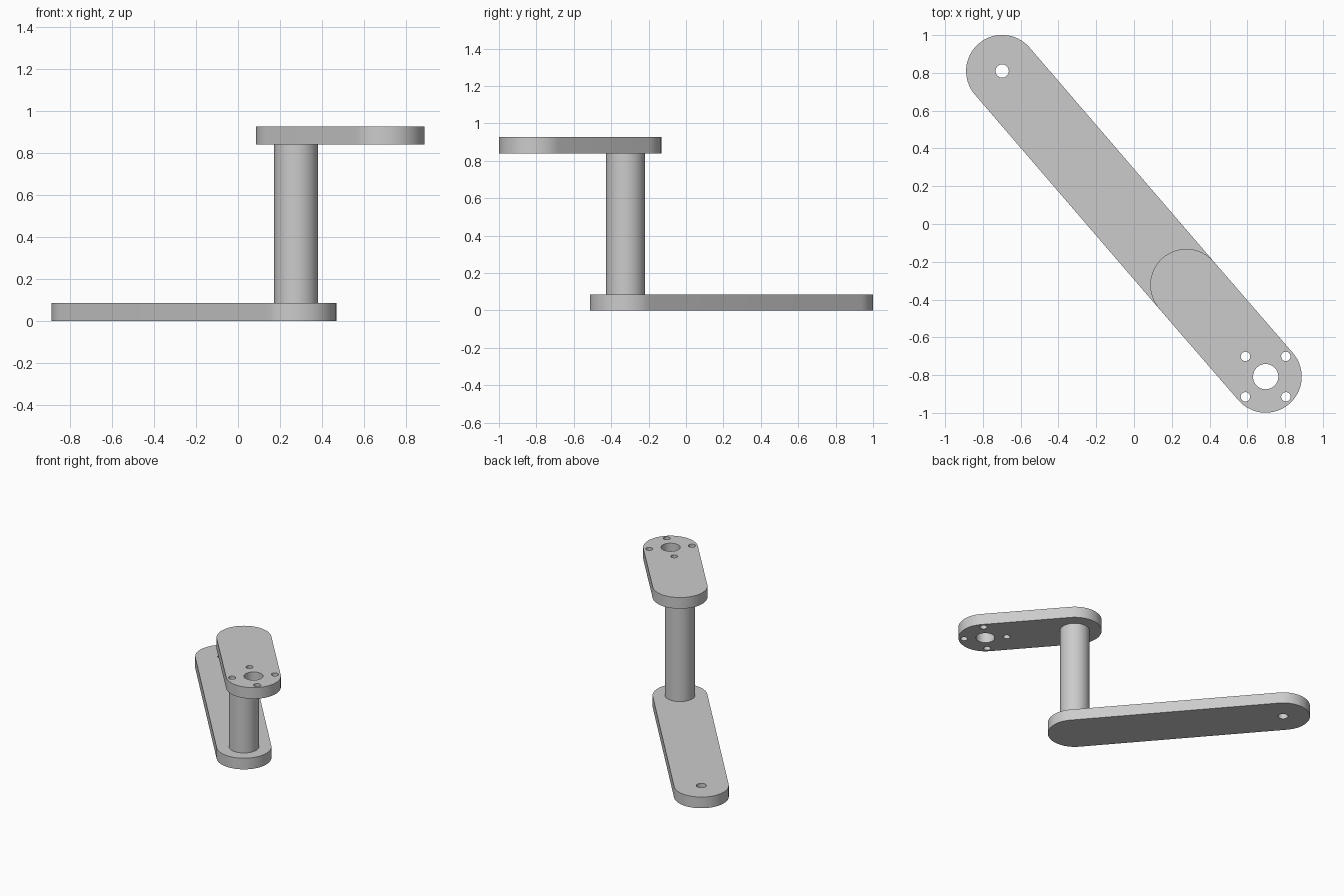
import bpy, bmesh
from math import pi, cos, sin, atan2
from mathutils import Vector

cube = bpy.data.objects.get("Cube")
if cube:
    bpy.data.objects.remove(cube, do_unlink=True)

# Pivot points shared by the parts
FAR_PIVOT = Vector((-0.698, 0.81))
COLUMN = Vector((0.277, -0.323))
MOUNT = Vector((0.697, -0.808))
END_RADIUS, COLUMN_RADIUS = 0.191, 0.105
THICK, UPPER_Z = 0.086, 0.84

grey = bpy.data.materials.new("plain grey")
grey.use_nodes = True
colour = (0.6, 0.6, 0.6, 1)
grey.diffuse_color = colour
grey.node_tree.nodes["Principled BSDF"].inputs["Base Color"].default_value = colour


def arc(centre, radius, start, sweep, steps):
    """Points along an arc, without the end point for a full circle."""
    count = steps if sweep >= 2 * pi else steps + 1
    angles = [start + sweep * i / steps for i in range(count)]
    return [centre + radius * Vector((cos(a), sin(a))) for a in angles]


def circle(centre, radius, steps=48):
    return arc(centre, radius, 0, 2 * pi, steps)


def slot(a, b, radius):
    """Outline of a bar with a rounded end about each point."""
    side = atan2(b.y - a.y, b.x - a.x) + pi / 2
    return arc(a, radius, side, pi, 32) + arc(b, radius, side + pi, pi, 32)


def extruded(name, loops, bottom, height):
    """Solid from an outline and optional hole loops."""
    bm = bmesh.new()
    for loop in loops:
        verts = [bm.verts.new((p.x, p.y, bottom)) for p in loop]
        for i, v in enumerate(verts):
            bm.edges.new((verts[i - 1], v))
    bmesh.ops.triangle_fill(bm, edges=bm.edges[:], use_beauty=True)
    result = bmesh.ops.extrude_face_region(bm, geom=bm.faces[:], use_keep_orig=True)
    top = [g for g in result["geom"] if isinstance(g, bmesh.types.BMVert)]
    bmesh.ops.translate(bm, verts=top, vec=(0, 0, height))
    bmesh.ops.recalc_face_normals(bm, faces=bm.faces[:])
    mesh = bpy.data.meshes.new(name)
    bm.to_mesh(mesh)
    bm.free()
    mesh.materials.append(grey)
    obj = bpy.data.objects.new(name, mesh)
    bpy.context.collection.objects.link(obj)
    bpy.ops.object.select_all(action="DESELECT")
    obj.select_set(True)
    bpy.context.view_layer.objects.active = obj
    bpy.ops.object.shade_smooth_by_angle(angle=pi / 6)
    return obj


# Long lower arm with one pivot hole
extruded("lower_arm", [slot(FAR_PIVOT, COLUMN, END_RADIUS), circle(FAR_PIVOT, 0.035)],
         0, THICK)

# Round column joining the two arms
extruded("column", [circle(COLUMN, COLUMN_RADIUS)], THICK, UPPER_Z - THICK)

# Short upper arm with a centre bore and four screw holes
screws = [circle(MOUNT + Vector((sx, sy)) * 0.107, 0.025, 24)
          for sx in (-1, 1) for sy in (-1, 1)]
extruded("upper_arm", [slot(COLUMN, MOUNT, END_RADIUS), circle(MOUNT, 0.067)] + screws,
         UPPER_Z, THICK)
